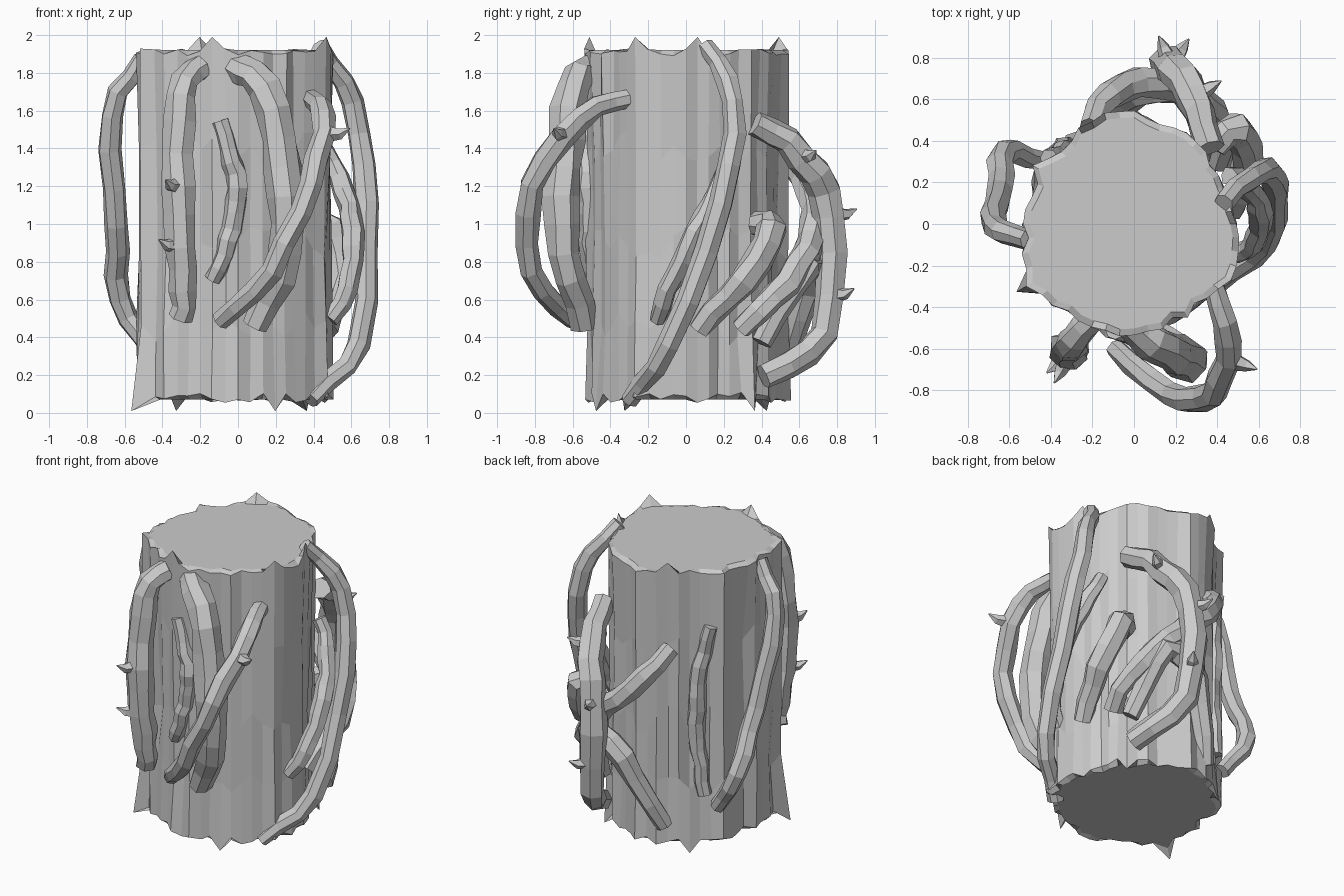
import bpy, bmesh, math, random
from mathutils import Vector

if "Cube" in bpy.data.objects:
    bpy.data.objects.remove(bpy.data.objects["Cube"])

random.seed(7)


def polar(deg, r, z):
    a = math.radians(deg)
    return Vector((r * math.cos(a), r * math.sin(a), z))


def finish(bm, name):
    bmesh.ops.recalc_face_normals(bm, faces=bm.faces)
    me = bpy.data.meshes.new(name)
    bm.to_mesh(me)
    bm.free()
    bpy.context.collection.objects.link(bpy.data.objects.new(name, me))


def skin(bm, rings):
    n = len(rings[0])
    for a, b in zip(rings, rings[1:]):
        for i in range(n):
            j = (i + 1) % n
            bm.faces.new((a[i], a[j], b[j], b[i]))


def tube(name, pts, radii, sides=7, jitter=0.12):
    """Faceted tube along pts, closed at both ends."""
    bm = bmesh.new()
    rings, u = [], None
    for k, p in enumerate(pts):
        t = (pts[min(k + 1, len(pts) - 1)] - pts[max(k - 1, 0)]).normalized()
        u = t.orthogonal() if u is None else u
        u = (u - t * u.dot(t)).normalized()
        v = t.cross(u)
        ring = []
        for i in range(sides):
            a = math.tau * i / sides
            r = radii[k] * random.uniform(1 - jitter, 1 + jitter)
            ring.append(bm.verts.new(p + r * (u * math.cos(a) + v * math.sin(a))))
        rings.append(ring)
    skin(bm, rings)
    bm.faces.new(rings[0])
    bm.faces.new(rings[-1])
    finish(bm, name)


def thorn(name, base, direction, length):
    """Small hooked spike."""
    mid = base + direction * length * .55 - Vector((0, 0, .015))
    tube(name, [base, mid, base + direction * length], [.045, .03, .004], 5, .05)


def vine_along(name, r, path, thorns=()):
    """Tapered, gnarled vine; thorns are (fraction along vine, sideways turn in degrees)."""
    n = len(path) - 1
    path = [p + Vector([random.uniform(-.01, .01) for _ in range(3)]) for p in path]
    tube(name, path, [r * (.82 + .25 * math.sin(math.pi * k / n)) for k in range(n + 1)])
    for i, (f, turn) in enumerate(thorns):
        p = path[round(f * n)]
        d = polar(math.degrees(math.atan2(p.y, p.x)) + turn, 1, .25).normalized()
        thorn(f"{name}_thorn_{i + 1}", p + d * r * .5, d, .12)


def vine(name, r, *pts, thorns=()):
    """Vine through control points, rounded as a Catmull-Rom curve."""
    p = [Vector(q) for q in pts]
    p = [2 * p[0] - p[1]] + p + [2 * p[-1] - p[-2]]
    path = []
    for a, b, c, d in zip(p, p[1:], p[2:], p[3:]):
        for t in (0, 1 / 3, 2 / 3):
            path.append(.5 * (2 * b + (c - a) * t + (2 * a - 5 * b + 4 * c - d) * t ** 2
                              + (3 * b - a - 3 * c + d) * t ** 3))
    vine_along(name, r, path + [p[-2]], thorns)


def arch(name, r, start, end, bulge, swing=0, thorns=()):
    """Vine from (angle, z) to (angle, z), bowing off the bark and sideways."""
    path = []
    for k in range(13):
        t = k / 12
        s = math.sin(math.pi * t)
        path.append(polar(start[0] + (end[0] - start[0]) * t + swing * s,
                          .51 + bulge * max(s, 0) ** .6,
                          start[1] + (end[1] - start[1]) * t))
    vine_along(name, r, path, thorns)


# Trunk: bark radius every 15 degrees, with a groove between each pair
bark = [.50, .47, .47, .50, .51, .50, .55, .55, .53, .50, .56, .50,
        .54, .55, .61, .56, .53, .54, .54, .52, .51, .51, .55, .52]
bm = bmesh.new()
rings = []
for k, (z, s) in enumerate([(.07, 1), (.45, .98), (.9, .975), (1.4, .98), (1.91, 1)]):
    ring = []
    for i in range(48):
        r = (bark[i // 2] + bark[(i + 1) // 2 % 24]) / 2 * s * random.uniform(.98, 1.02)
        if i % 2:
            r *= random.uniform(.94, 1)
        h = z + random.uniform(-.1, .1)
        if k == 0:
            h = random.uniform(.05, .11)
            if i % 11 == 6:
                r, h = r * 1.05, .01
        elif k == 4:
            h = 1.99 if i in (1, 15, 34, 44) else z + random.uniform(-.02, .02)
        ring.append(bm.verts.new(polar(i * 7.5, r, h)))
    rings.append(ring)
# flat cut faces just inside the rim
top, bottom = [[bm.verts.new((v.co.x * .94, v.co.y * .94, h)) for v in ring]
               for ring, h in ((rings[-1], 1.92), (rings[0], .07))]
skin(bm, [bottom] + rings + [top])
bm.faces.new(top)
bm.faces.new(bottom)
finish(bm, "trunk")

# Vines on the front
vine("vine_front_left", .08, (-.2, -.46, 1.83), (-.3, -.57, 1.68), (-.32, -.62, 1.2),
     (-.29, -.6, .75), (-.3, -.55, .5), thorns=[(.5, 0), (.66, -25)])
vine("vine_front_middle", .092, (-.03, -.48, 1.83), (.14, -.6, 1.72), (.24, -.65, 1.3),
     (.26, -.64, .85), (.1, -.53, .46))
vine("vine_front_arch", .062, (.38, -.28, 1.67), (.46, -.56, 1.57), (.38, -.81, 1.2),
     (.17, -.83, .76), (-.1, -.59, .48), thorns=[(.33, 35)])
arch("root_front", .055, (-101, 1.54), (-106, .7), .01, 13)

# Vines on the right
vine("vine_right_long", .06, (.43, .11, 1.94), (.61, .25, 1.64), (.68, .19, 1.1),
     (.64, -.09, .37), (.38, -.29, .07))
arch("vine_right_short", .055, (27, 1.4), (-17, .5), .1)
vine("vine_right_hook", .075, (.38, .36, 1), (.48, .46, .98), (.54, .3, .7),
     (.46, .07, .45))

# Vines on the back
vine("vine_back_big", .08, (.36, .36, 1.54), (.28, .62, 1.36), (.17, .76, 1.05),
     (.2, .73, .42), (.36, .42, .18), thorns=[(.25, -35), (.66, -20), (.5, 35)])
arch("vine_back_cross", .072, (113, 1.4), (35, .45), .18)
vine("vine_back_low", .07, (-.18, .48, .18), (.04, .64, .65), (.28, .64, .78),
     (.36, .4, .38))

# Vine and half-buried root on the left
vine("vine_left", .058, (-.5, -.07, 1.88), (-.67, -.01, 1.57), (-.64, .16, 1),
     (-.62, .34, .6), (-.46, .31, .33))
arch("root_back_left", .055, (143, 1.55), (138, .4), -.02, -8)
